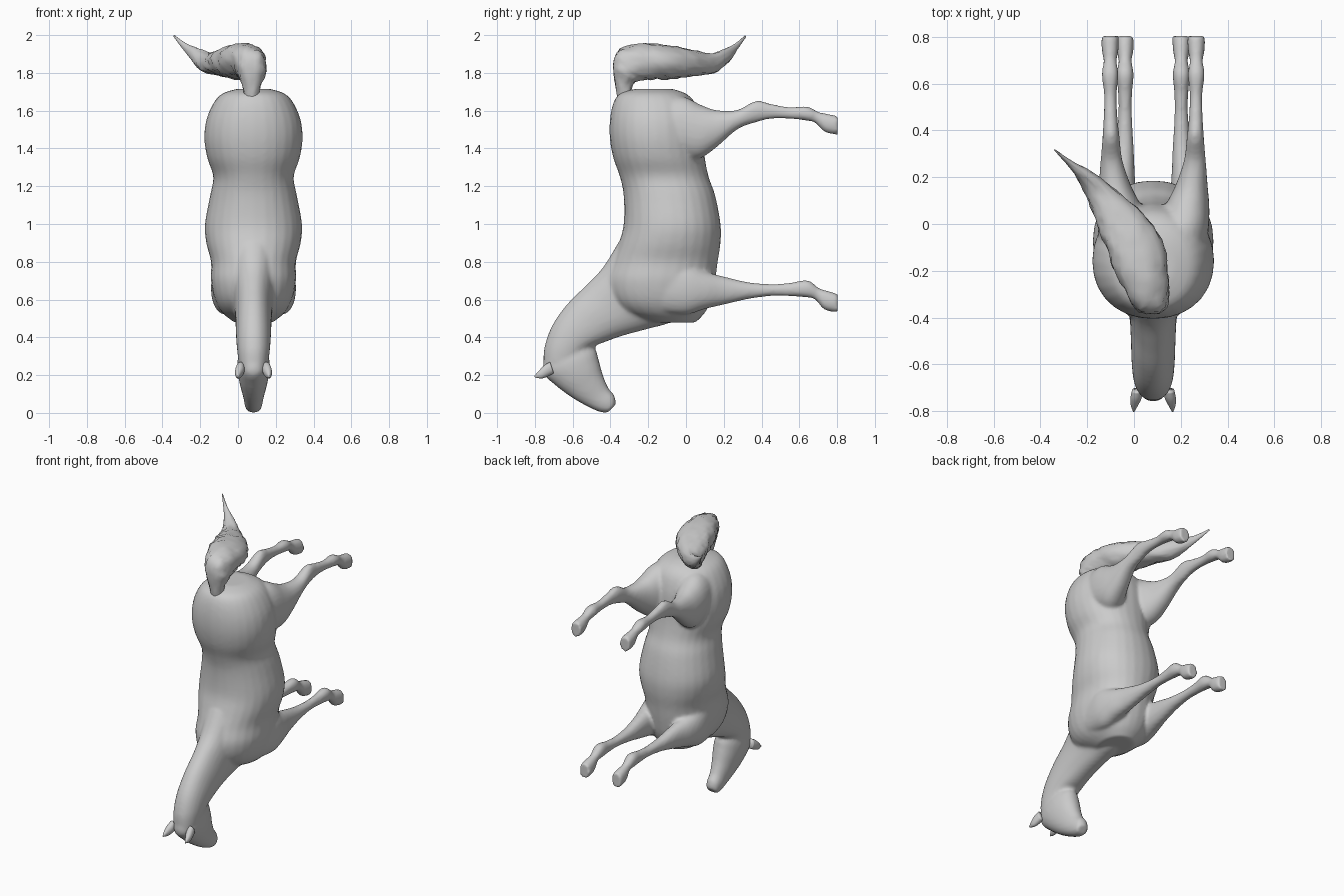
import bpy, bmesh, math, random
from mathutils import Vector

random.seed(4)
CX = 0.082          # symmetry plane of the horse
SIDES = 28


def smooth_rows(rows, steps):
    """Catmull-Rom interpolation between key cross-sections."""
    out = []
    for i in range(len(rows) - 1):
        a, b, c, d = (rows[max(0, min(len(rows) - 1, i + k))] for k in (-1, 0, 1, 2))
        for s in range(steps):
            t = s / steps
            out.append([0.5 * (2 * q + (r - p) * t + (2 * p - 5 * q + 4 * r - u) * t * t
                               + (3 * q - p - 3 * r + u) * t ** 3)
                        for p, q, r, u in zip(a, b, c, d)])
    return out + [list(rows[-1])]


def loft(bm, rows, steps=4, flip=1, jitter=0.0):
    """rows: (y1, z1, y2, z2, half width, x offset) - ellipse spanning two profile points."""
    loops = []
    for y1, z1, y2, z2, w, dx in smooth_rows(rows, steps):
        loop = []
        for k in range(SIDES):
            a = 2 * math.pi * k / SIDES
            c, s = math.cos(a), math.sin(a)
            c = math.copysign(abs(c) ** 0.93, c)
            s = math.copysign(abs(s) ** 0.93, s)
            j = 1 + random.uniform(-jitter, jitter)
            loop.append(bm.verts.new((CX + flip * (dx + w * s * j),
                                      (y1 + y2) / 2 + (y1 - y2) / 2 * c * j,
                                      (z1 + z2) / 2 + (z1 - z2) / 2 * c * j)))
        loops.append(loop)
    for p, q in zip(loops, loops[1:]):
        for k in range(SIDES):
            n = (k + 1) % SIDES
            bm.faces.new((p[k], p[n], q[n], q[k]))
    bm.faces.new(loops[0][::-1])
    bm.faces.new(loops[-1])


def finish(bm, name):
    bmesh.ops.recalc_face_normals(bm, faces=bm.faces)
    me = bpy.data.meshes.new(name)
    bm.to_mesh(me)
    bm.free()
    for p in me.polygons:
        p.use_smooth = True
    ob = bpy.data.objects.new(name, me)
    bpy.context.collection.objects.link(ob)
    return ob


# Barrel, rump and chest
torso = [(-.27, 1.715, -.07, 1.715, .09, 0), (-.35, 1.69, .0, 1.69, .165, 0),
         (-.385, 1.64, .05, 1.64, .212, 0), (-.403, 1.55, .08, 1.55, .25, 0),
         (-.403, 1.45, .09, 1.45, .26, 0), (-.385, 1.35, .10, 1.35, .245, 0),
         (-.35, 1.25, .12, 1.25, .213, 0), (-.33, 1.15, .155, 1.15, .23, 0),
         (-.33, 1.0, .183, 1.0, .257, 0), (-.355, .9, .183, .9, .25, 0),
         (-.39, .8, .168, .8, .225, 0), (-.42, .7, .155, .7, .225, 0),
         (-.40, .6, .135, .6, .205, 0), (-.33, .53, .10, .53, .165, 0),
         (-.2, .478, .05, .478, .10, 0)]
# Neck
neck = [(-.36, .90, .0, .55, .15, 0), (-.44, .77, -.08, .48, .125, 0),
        (-.53, .675, -.2, .445, .103, 0), (-.63, .575, -.33, .41, .096, 0),
        (-.71, .46, -.43, .375, .093, 0), (-.75, .345, -.50, .345, .088, 0),
        (-.755, .26, -.54, .29, .08, 0)]
# Head
head = [(-.74, .32, -.60, .40, .05, 0), (-.758, .215, -.49, .35, .083, 0),
        (-.69, .145, -.462, .28, .083, 0), (-.61, .085, -.44, .20, .068, 0),
        (-.53, .038, -.41, .13, .053, 0), (-.46, .006, -.378, .09, .047, 0),
        (-.415, .0, -.372, .045, .037, 0)]
# Hind leg, from thigh to hoof
hind_leg = [(-.16, 1.66, -.16, 1.36, .10, .12), (-.02, 1.675, -.02, 1.34, .112, .125),
            (.08, 1.63, .07, 1.345, .095, .145), (.16, 1.603, .16, 1.405, .07, .163),
            (.27, 1.603, .27, 1.50, .047, .178), (.37, 1.652, .36, 1.535, .037, .18),
            (.45, 1.636, .45, 1.557, .03, .182), (.55, 1.618, .55, 1.557, .027, .183),
            (.64, 1.622, .64, 1.547, .036, .184), (.705, 1.592, .685, 1.535, .028, .184),
            (.755, 1.582, .735, 1.487, .036, .184), (.803, 1.572, .803, 1.472, .038, .184)]
# Front leg, from shoulder to hoof
front_leg = [(-.12, .82, -.12, .53, .07, .145), (.0, .80, .0, .52, .08, .145),
             (.10, .75, .10, .55, .07, .14), (.20, .722, .20, .573, .052, .13),
             (.34, .69, .34, .605, .038, .122), (.47, .682, .47, .62, .029, .12),
             (.56, .69, .56, .617, .03, .12), (.645, .702, .635, .612, .037, .12),
             (.705, .66, .685, .60, .028, .12), (.755, .645, .73, .548, .036, .12),
             (.803, .63, .803, .53, .038, .12)]

bm = bmesh.new()
for part in (torso, neck, head):
    loft(bm, part)
for leg in (hind_leg, front_leg):
    for side in (1, -1):
        loft(bm, leg, flip=side)
body = finish(bm, "horse_body")
rm = body.modifiers.new("blend", 'REMESH')      # fuse the parts into one skin
rm.mode = 'VOXEL'
rm.voxel_size = 0.011
rm.use_smooth_shade = True
sm = body.modifiers.new("soften", 'SMOOTH')
sm.factor = 0.5
sm.iterations = 5

# Ears
for side, label in ((1, "right"), (-1, "left")):
    bm = bmesh.new()
    loft(bm, [(-.72, .27, -.70, .21, .022, .068), (-.75, .252, -.735, .192, .024, .073),
              (-.78, .222, -.765, .182, .016, .08), (-.803, .195, -.80, .188, .003, .083)],
         flip=side)
    finish(bm, "ear_" + label)

# Tail sweeping up and off to one side, with ragged hair
tail = [(-.36, 1.66, -.29, 1.66, .035, -.01), (-.375, 1.74, -.285, 1.73, .05, -.01),
        (-.388, 1.85, -.26, 1.755, .075, -.01), (-.35, 1.925, -.22, 1.765, .09, -.022),
        (-.22, 1.955, -.15, 1.765, .115, -.055), (-.08, 1.945, -.05, 1.77, .125, -.09),
        (.04, 1.92, .05, 1.785, .105, -.15), (.14, 1.905, .15, 1.80, .07, -.23),
        (.21, 1.93, .23, 1.86, .04, -.30), (.26, 1.955, .27, 1.92, .018, -.36),
        (.315, 2.0, .318, 1.99, .004, -.42)]
bm = bmesh.new()
loft(bm, tail, jitter=0.06)
finish(bm, "tail")
